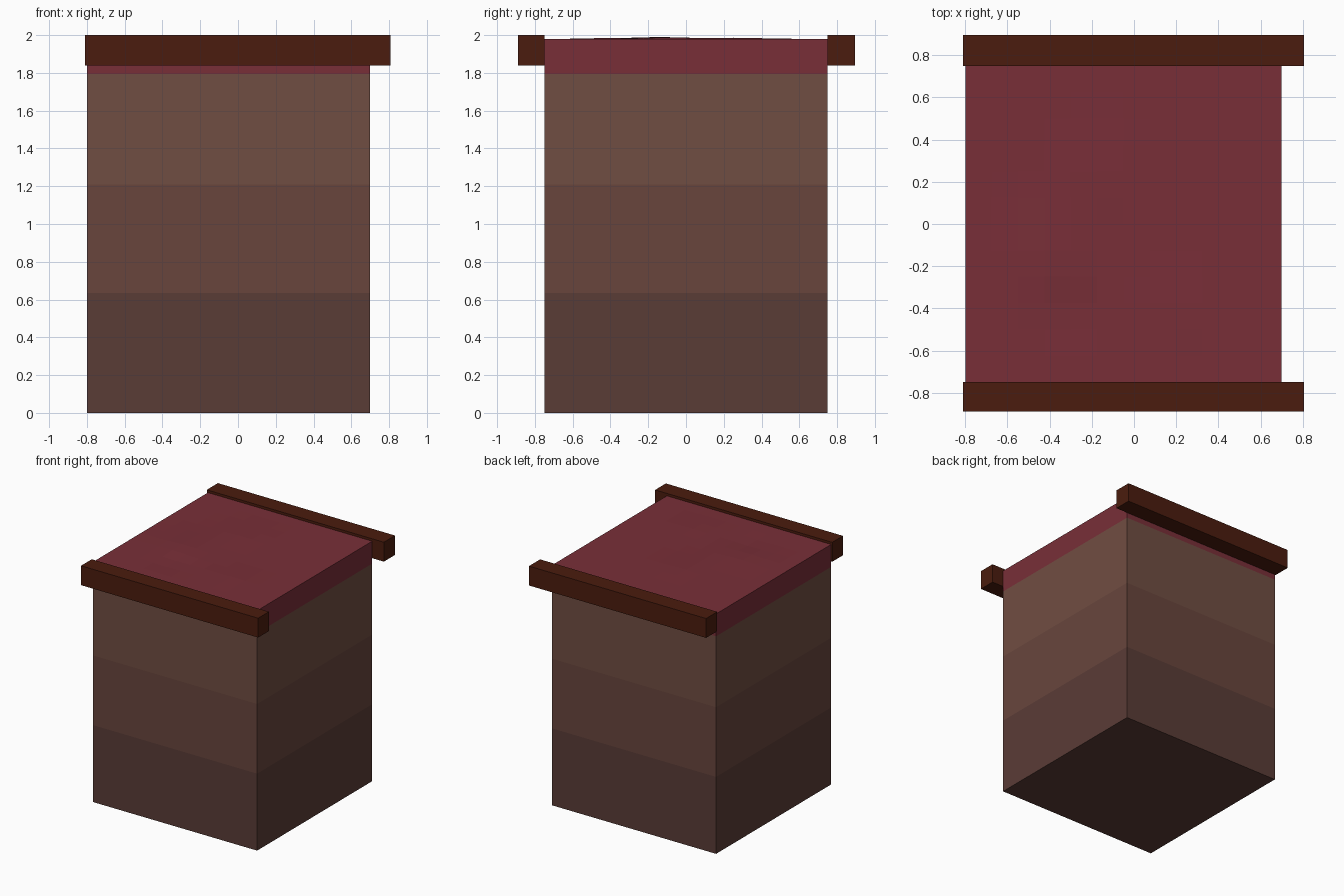
import bpy, bmesh, math

if "Cube" in bpy.data.objects:
    bpy.data.objects.remove(bpy.data.objects["Cube"])


def material(name, rgb):
    m = bpy.data.materials.new(name)
    m.diffuse_color = (*rgb, 1)
    m.use_nodes = True
    m.node_tree.nodes["Principled BSDF"].inputs["Base Color"].default_value = m.diffuse_color
    return m


def add_object(name, bm, mats):
    bmesh.ops.recalc_face_normals(bm, faces=bm.faces[:])
    me = bpy.data.meshes.new(name)
    bm.to_mesh(me)
    bm.free()
    for m in mats:
        me.materials.append(m)
    ob = bpy.data.objects.new(name, me)
    bpy.context.collection.objects.link(ob)
    return ob


top_mat = material("red_top", (0.19, 0.028, 0.039))
upper_mat = material("upper_earth", (0.163, 0.075, 0.054))
middle_mat = material("middle_earth", (0.138, 0.060, 0.046))
lower_mat = material("lower_earth", (0.102, 0.045, 0.037))
wood = material("dark_wood", (0.07, 0.0115, 0.0044))


# Layered ground block: gently uneven top grid, sides pulled down band by band
def bump(x, y):
    def mound(cx, cy, r, h):
        return h * math.exp(-((x - cx) ** 2 + (y - cy) ** 2) / r ** 2)
    return (mound(-0.4, -0.15, 0.22, 0.01) + mound(-0.15, 0.25, 0.2, 0.006)
            + mound(0.2, -0.4, 0.15, 0.005) - mound(-0.3, -0.42, 0.12, 0.006))


bm = bmesh.new()
bmesh.ops.create_grid(bm, x_segments=12, y_segments=12, size=0.75)
for v in bm.verts:
    v.co.x -= 0.05
    v.co.z = 1.98
    if not v.is_boundary:
        v.co.z += bump(v.co.x, v.co.y)

rim = [e for e in bm.edges if e.is_boundary]
for index, z in enumerate((1.795, 1.21, 0.635, 0.0)):
    new = bmesh.ops.extrude_edge_only(bm, edges=rim)["geom"]
    for g in new:
        if isinstance(g, bmesh.types.BMVert):
            g.co.z = z
        elif isinstance(g, bmesh.types.BMFace):
            g.material_index = index
    rim = [g for g in new if isinstance(g, bmesh.types.BMEdge) and g.is_boundary]

# Flat underside
for f in bmesh.ops.contextual_create(bm, geom=rim)["faces"]:
    f.material_index = 3
add_object("ground_block", bm, [top_mat, upper_mat, middle_mat, lower_mat])

# Wooden rails along the front and back top edges
for name, y0, y1 in (("front_rail", -0.89, -0.75), ("back_rail", 0.75, 0.895)):
    bm = bmesh.new()
    bmesh.ops.create_cube(bm, size=1)
    for v in bm.verts:
        v.co.x = 0.807 if v.co.x > 0 else -0.81
        v.co.y = y1 if v.co.y > 0 else y0
        v.co.z = 2.0 if v.co.z > 0 else 1.84
    add_object(name, bm, [wood])
